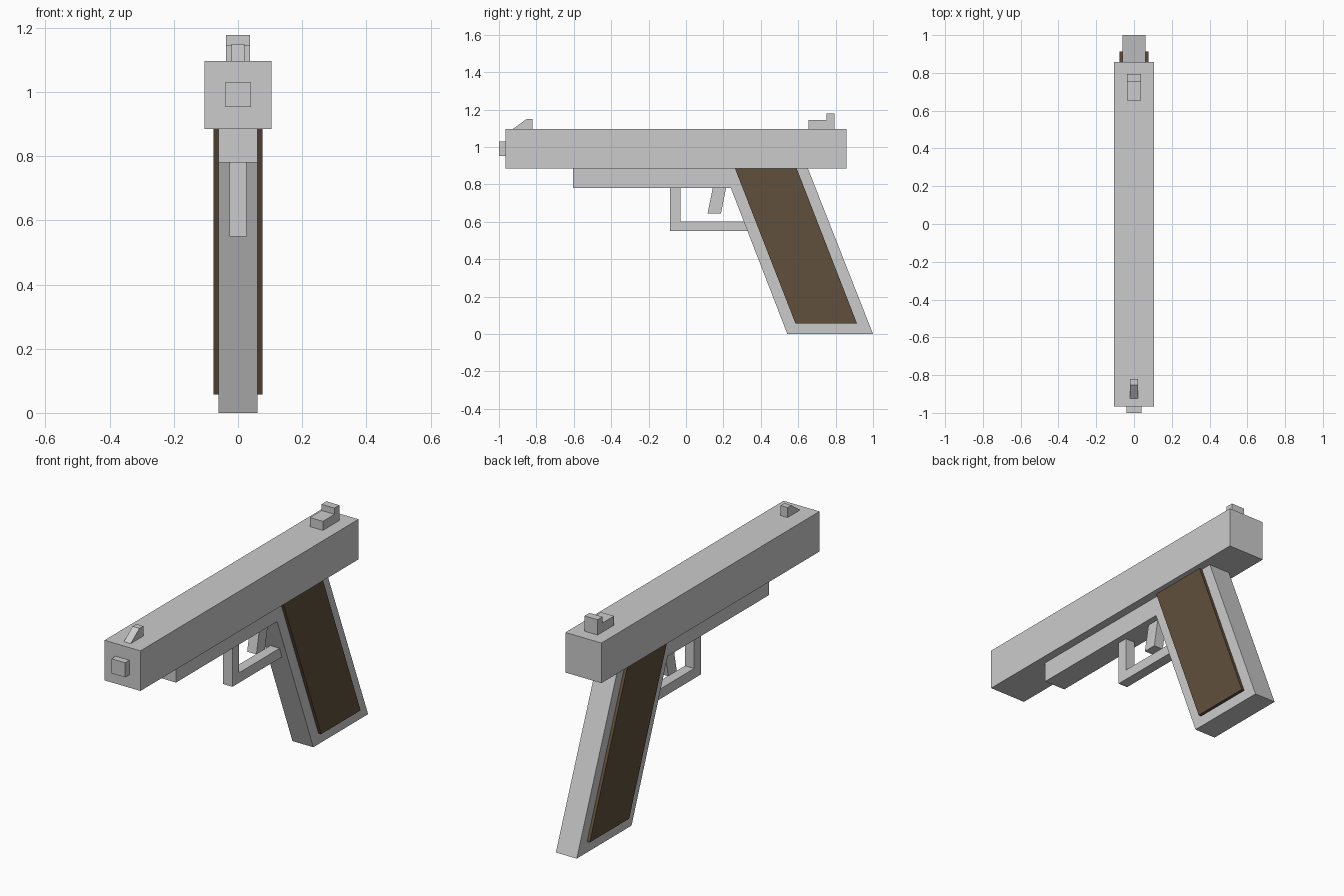
import bpy, bmesh

if "Cube" in bpy.data.objects:
    bpy.data.objects.remove(bpy.data.objects["Cube"])


def extrude_profile(name, points, x0, x1, material=None):
    """Extrude a side profile of (y, z) points from x0 to x1."""
    bm = bmesh.new()
    face = bm.faces.new([bm.verts.new((x0, y, z)) for y, z in points])
    ext = bmesh.ops.extrude_face_region(bm, geom=[face])
    verts = [v for v in ext["geom"] if isinstance(v, bmesh.types.BMVert)]
    bmesh.ops.translate(bm, verts=verts, vec=(x1 - x0, 0, 0))
    bmesh.ops.recalc_face_normals(bm, faces=bm.faces)
    mesh = bpy.data.meshes.new(name)
    bm.to_mesh(mesh)
    bm.free()
    obj = bpy.data.objects.new(name, mesh)
    bpy.context.collection.objects.link(obj)
    if material:
        mesh.materials.append(material)
    return obj


def rect(y0, y1, z0, z1):
    return [(y0, z0), (y1, z0), (y1, z1), (y0, z1)]


brown = bpy.data.materials.new("grip_brown")
brown.diffuse_color = (0.115, 0.08, 0.045, 1)
brown.use_nodes = True
brown.node_tree.nodes["Principled BSDF"].inputs["Base Color"].default_value = brown.diffuse_color

# Slide and protruding barrel
extrude_profile("slide", rect(-0.965, 0.857, 0.885, 1.097), -0.105, 0.105)
extrude_profile("barrel", rect(-1.0, -0.965, 0.953, 1.03), -0.04, 0.04)

# Lower frame with raked grip
extrude_profile("frame", [(-0.605, 0.885), (-0.605, 0.78), (0.24, 0.78), (0.542, 0),
                          (1.0, 0), (0.652, 0.885)], -0.061, 0.061)

# Grip panel on one side, mirrored to the other
panel = extrude_profile("grip_panels", [(0.262, 0.885), (0.585, 0.057), (0.914, 0.057),
                                        (0.592, 0.885)], 0.061, 0.077, brown)
panel.modifiers.new("mirror", "MIRROR").use_axis = (True, False, False)

# Trigger guard and trigger
extrude_profile("trigger_guard", [(-0.085, 0.78), (-0.085, 0.55), (0.33, 0.55), (0.309, 0.603),
                                  (-0.03, 0.603), (-0.03, 0.78)], -0.027, 0.027)
extrude_profile("trigger", [(0.143, 0.78), (0.115, 0.645), (0.187, 0.645), (0.214, 0.78)],
                -0.027, 0.027)

# Sights
extrude_profile("front_sight", [(-0.925, 1.097), (-0.82, 1.097), (-0.82, 1.15), (-0.852, 1.15)],
                -0.02, 0.02)
extrude_profile("rear_sight", [(0.655, 1.097), (0.793, 1.097), (0.793, 1.178), (0.752, 1.178),
                               (0.752, 1.145), (0.655, 1.145)], -0.038, 0.038)
